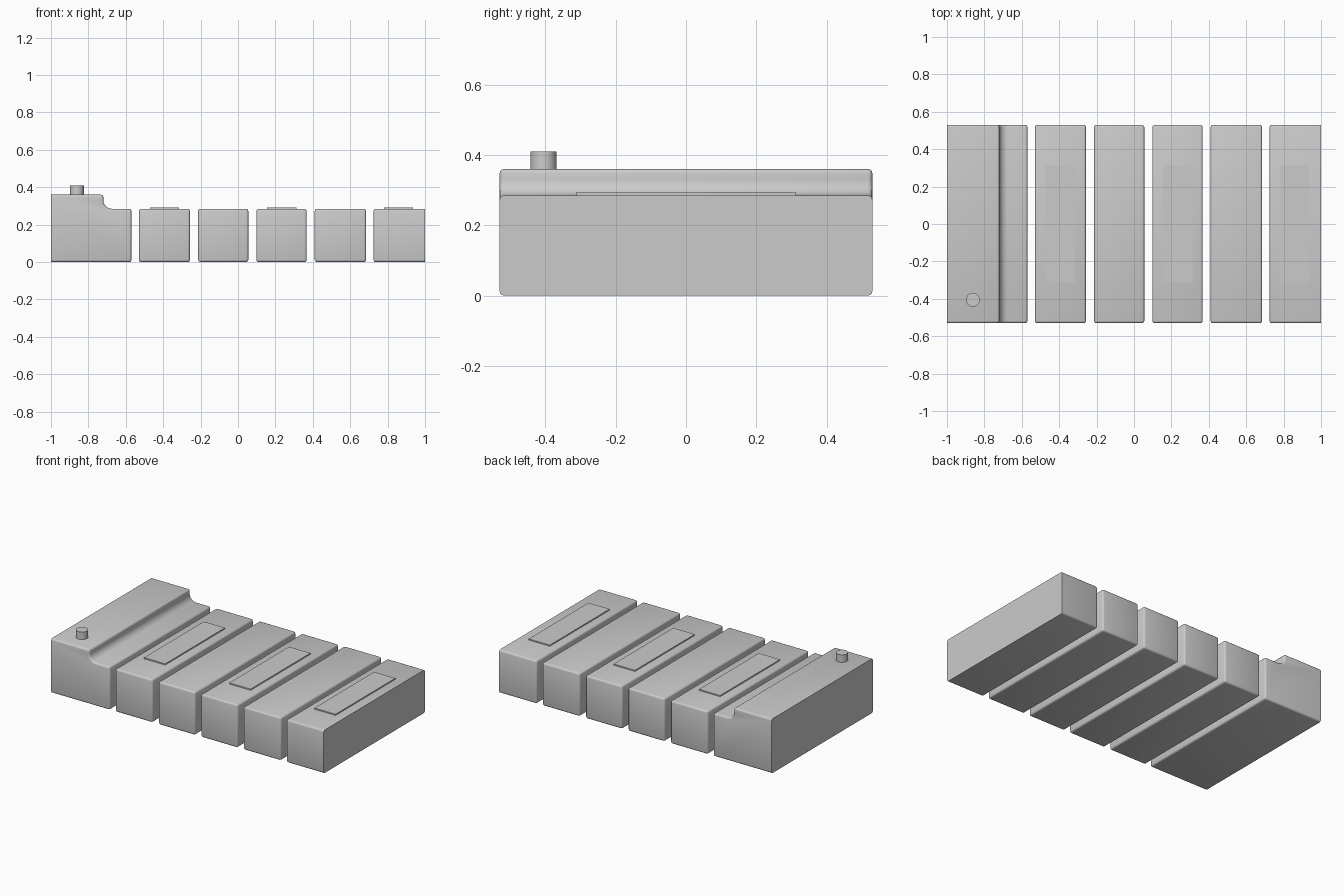
import bpy, bmesh, math

if "Cube" in bpy.data.objects:
    bpy.data.objects.remove(bpy.data.objects["Cube"])

HALF_Y = 0.53      # half depth of every block
TOP = 0.285        # height of the plain blocks
STEP_TOP = 0.36    # height of the raised ledge


def finish(bm, name):
    bmesh.ops.recalc_face_normals(bm, faces=bm.faces)
    mesh = bpy.data.meshes.new(name)
    bm.to_mesh(mesh)
    bm.free()
    obj = bpy.data.objects.new(name, mesh)
    bpy.context.collection.objects.link(obj)
    bpy.ops.object.select_all(action='DESELECT')
    obj.select_set(True)
    bpy.context.view_layer.objects.active = obj
    bpy.ops.object.shade_smooth_by_angle(angle=math.radians(35))
    return obj


def block(name, profile, half_y, z0=0.0, bevel=0.0, sharp_x=None):
    """Extrude an x-z profile along y and round its edges, except those on the plane x = sharp_x."""
    bm = bmesh.new()
    face = bm.faces.new([bm.verts.new((x, -half_y, z + z0)) for x, z in profile])
    ext = bmesh.ops.extrude_face_region(bm, geom=[face])
    moved = [g for g in ext['geom'] if isinstance(g, bmesh.types.BMVert)]
    bmesh.ops.translate(bm, verts=moved, vec=(0, 2 * half_y, 0))
    bmesh.ops.recalc_face_normals(bm, faces=bm.faces)
    if bevel:
        edges = [e for e in bm.edges if e.calc_face_angle(0) > math.radians(40)
                 and not (sharp_x is not None
                          and all(abs(v.co.x - sharp_x) < 1e-4 for v in e.verts))]
        bmesh.ops.bevel(bm, geom=edges, offset=bevel, segments=3, profile=0.5,
                        affect='EDGES', clamp_overlap=True)
    return finish(bm, name)


def rect(x0, x1, h):
    return [(x0, 0), (x1, 0), (x1, h), (x0, h)]


# Stepped end block with a concave fillet below the ledge
r, wall = 0.045, -0.72
fillet = [(wall + r - r * math.sin(a), TOP + r - r * math.cos(a))
          for a in (math.pi / 2 * i / 8 for i in range(9))]
stepped = [(-1, 0), (-0.57, 0), (-0.57, TOP)] + fillet + [(wall, STEP_TOP), (-1, STEP_TOP)]
block("stepped_end_block", stepped, HALF_Y, bevel=0.012, sharp_x=-1)

# Plain blocks, every other one with a thin raised plate
spans = [(-0.53, -0.257), (-0.213, 0.055), (0.098, 0.367), (0.41, 0.685), (0.725, 1.0)]
plates = {0: (-0.47, -0.315), 2: (0.155, 0.312), 4: (0.78, 0.935)}
for i, (x0, x1) in enumerate(spans):
    block(f"block_{i + 2}", rect(x0, x1, TOP), HALF_Y, bevel=0.012,
          sharp_x=1.0 if i == 4 else None)
    if i in plates:
        block(f"top_plate_{i + 2}", rect(*plates[i], 0.018), 0.313, z0=TOP - 0.01)

# Small round knob on the ledge
bm = bmesh.new()
bmesh.ops.create_cone(bm, cap_ends=True, segments=32, radius1=0.037, radius2=0.037, depth=0.06)
bmesh.ops.translate(bm, verts=bm.verts, vec=(-0.861, -0.405, 0.38))
finish(bm, "knob")
